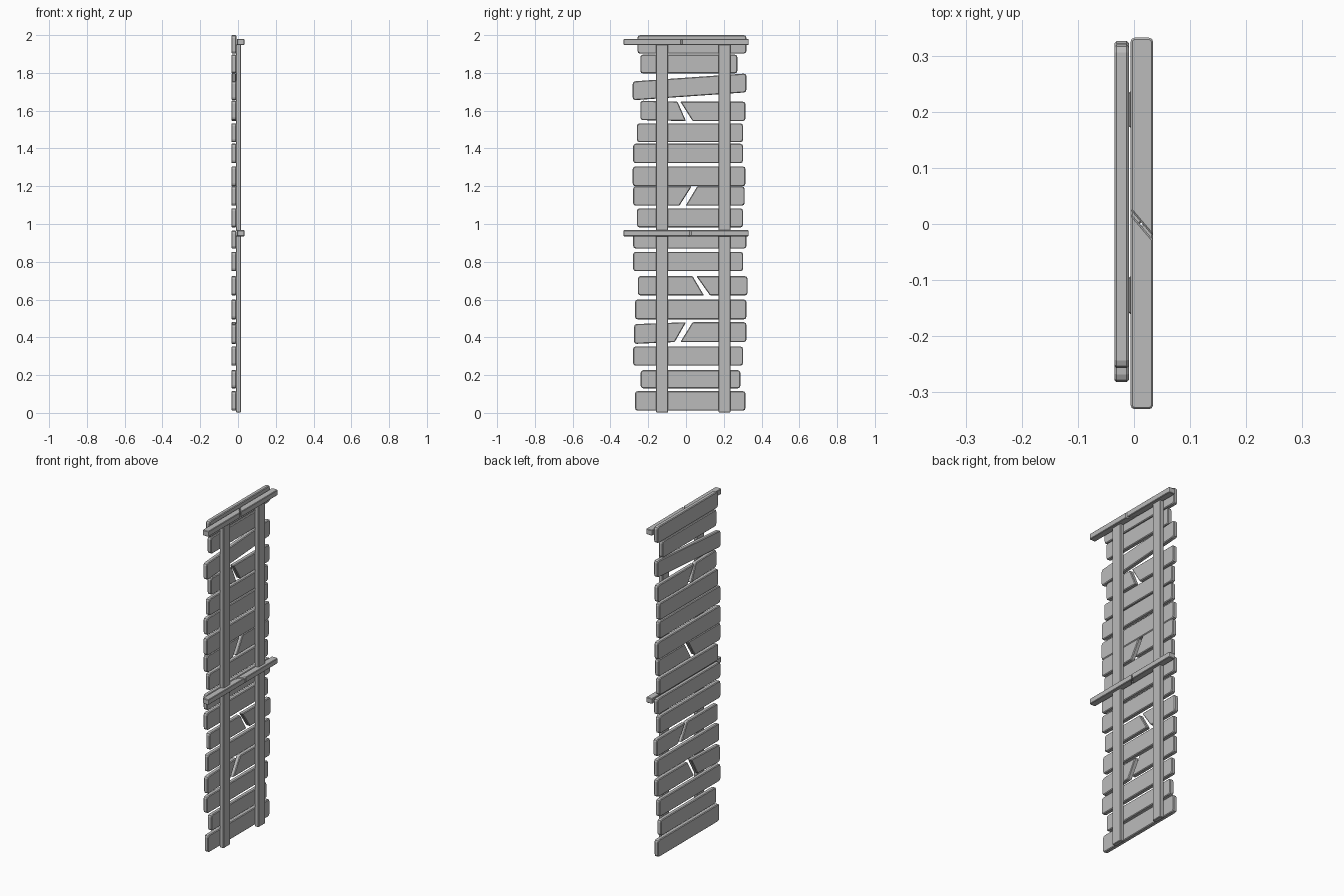
import bpy, bmesh

cube = bpy.data.objects.get("Cube")
if cube:
    bpy.data.objects.remove(cube, do_unlink=True)

grey = bpy.data.materials.new("plain_grey")
grey.use_nodes = True
colour = (0.5, 0.5, 0.5, 1)
grey.diffuse_color = colour
grey.node_tree.nodes["Principled BSDF"].inputs["Base Color"].default_value = colour


def prism(name, outline, lo, hi, axis, round_ends=(), radius=0.014, edge=0.004):
    """Extrude a 2D outline along x or z; round chosen corners, soften all edges."""
    def place(p, d):
        return (d, p[0], p[1]) if axis == 'x' else (p[0], p[1], d)
    bm = bmesh.new()
    a = [bm.verts.new(place(p, lo)) for p in outline]
    b = [bm.verts.new(place(p, hi)) for p in outline]
    n = len(outline)
    bm.faces.new(a)
    bm.faces.new(b[::-1])
    for i in range(n):
        bm.faces.new((a[i], b[i], b[(i + 1) % n], a[(i + 1) % n]))
    corners = [bm.edges.get((a[i], b[i])) for i in round_ends]
    if corners:
        bmesh.ops.bevel(bm, geom=corners, offset=radius, segments=2,
                        profile=0.5, affect='EDGES')
    bmesh.ops.recalc_face_normals(bm, faces=bm.faces)
    mesh = bpy.data.meshes.new(name)
    bm.to_mesh(mesh)
    bm.free()
    mesh.materials.append(grey)
    ob = bpy.data.objects.new(name, mesh)
    bpy.context.collection.objects.link(ob)
    bev = ob.modifiers.new("soft_edges", 'BEVEL')
    bev.width = edge
    bev.segments = 1
    bev.limit_method = 'ANGLE'
    bev.angle_limit = 0.9
    return ob


X0, X1 = -0.035, -0.009   # plank thickness

# Whole planks: y start, y end, bottom, top, rise towards +y
planks = [
    (-0.27, 0.315, 0.012, 0.115, 0), (-0.24, 0.288, 0.13, 0.226, 0),
    (-0.28, 0.302, 0.25, 0.352, 0), (-0.27, 0.32, 0.495, 0.6, 0),
    (-0.28, 0.302, 0.75, 0.853, 0), (-0.28, 0.32, 0.87, 0.965, 0),
    (-0.26, 0.302, 0.982, 1.083, 0), (-0.282, 0.315, 1.2, 1.305, 0),
    (-0.28, 0.302, 1.322, 1.425, 0), (-0.26, 0.302, 1.433, 1.533, 0),
    (-0.282, 0.32, 1.655, 1.755, 0.042), (-0.242, 0.272, 1.797, 1.897, 0),
    (-0.257, 0.32, 1.902, 2.0, 0),
]
for i, (y0, y1, z0, z1, rise) in enumerate(planks):
    prism(f"plank_{i + 1}", [(y0, z0), (y1, z0 + rise), (y1, z1 + rise), (y0, z1)],
          X0, X1, 'x', range(4))

# Snapped planks: y start, y end, bottom, top, drop of the outer -y end,
# then the cut (bottom, top) of the -y piece and of the +y piece
snapped = [
    (-0.275, 0.32, 0.375, 0.48, 0.01, (-0.06, 0.0), (-0.03, 0.035)),
    (-0.255, 0.326, 0.622, 0.724, 0, (0.095, 0.035), (0.127, 0.055)),
    (-0.28, 0.31, 1.097, 1.2, 0, (-0.035, 0.03), (-0.002, 0.06)),
    (-0.242, 0.315, 1.545, 1.648, -0.005, (0.0, -0.045), (0.035, -0.03)),
]
for i, (y0, y1, z0, z1, drop, c, d) in enumerate(snapped):
    prism(f"snapped_plank_{i + 1}_right",
          [(y0, z0 - drop), (c[0], z0), (c[1], z1), (y0, z1 - drop)], X0, X1, 'x', (0, 3))
    prism(f"snapped_plank_{i + 1}_left",
          [(d[0], z0), (y1, z0), (y1, z1), (d[1], z1)], X0, X1, 'x', (1, 2))

# Upright rails in two lengths
for side, y0, y1 in (("right", -0.16, -0.094), ("left", 0.172, 0.236)):
    for part, z0, z1 in (("lower", 0.003, 0.938), ("upper", 0.964, 1.95)):
        prism(f"{part}_rail_{side}", [(y0, z0), (y1, z0), (y1, z1), (y0, z1)],
              -0.01, 0.016, 'x', edge=0.003)

# Crossbars, each split by a slanted cut
for name, z0, z1, s in (("middle", 0.935, 0.967, -1), ("top", 1.947, 1.98, 1)):
    xa, xb, g = -0.006, 0.034, 0.003
    ya, yb = 0.022 * s, -0.025 * s
    prism(f"{name}_crossbar_right",
          [(xa, -0.33), (xb, -0.33), (xb, yb - g), (xa, ya - g)], z0, z1, 'z', (0, 1), 0.007, 0.003)
    prism(f"{name}_crossbar_left",
          [(xa, ya + g), (xb, yb + g), (xb, 0.332), (xa, 0.332)], z0, z1, 'z', (2, 3), 0.007, 0.003)
